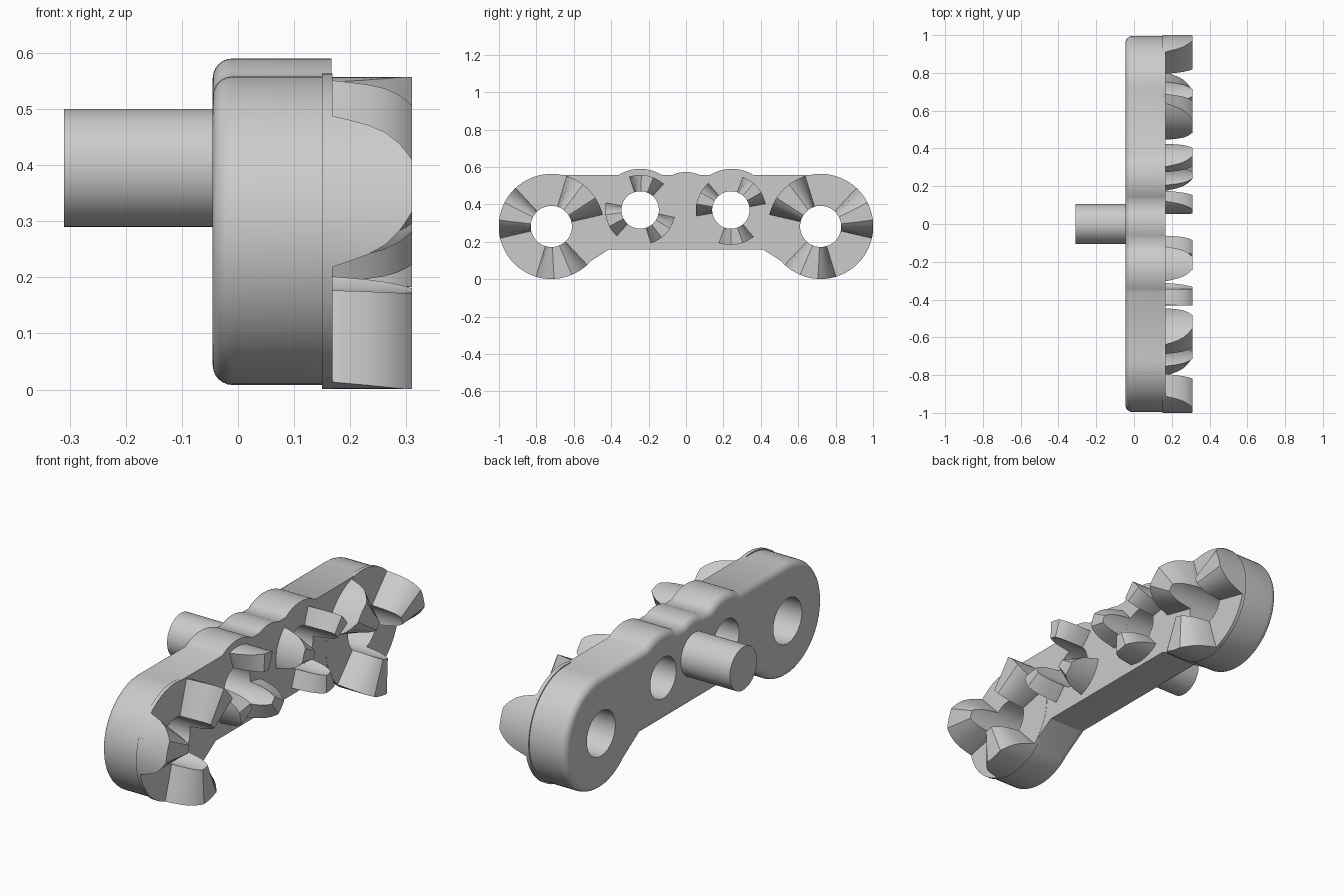
import bpy, bmesh
from math import sin, cos, radians, pi
from mathutils import Vector, Matrix

if "Cube" in bpy.data.objects:
    bpy.data.objects.remove(bpy.data.objects["Cube"])

BIG = [(-0.72, 0.282), (0.72, 0.282)]
SMALL = [(-0.245, 0.37), (0.24, 0.37)]


def finish(name, bm):
    bmesh.ops.recalc_face_normals(bm, faces=bm.faces)
    me = bpy.data.meshes.new(name)
    bm.to_mesh(me)
    bm.free()
    ob = bpy.data.objects.new(name, me)
    bpy.context.collection.objects.link(ob)
    return ob


def smooth(ob):
    bpy.ops.object.select_all(action='DESELECT')
    ob.select_set(True)
    bpy.context.view_layer.objects.active = ob
    bpy.ops.object.shade_smooth_by_angle(angle=radians(30))


def cylinder(name, y, z, r, x0, x1):
    bm = bmesh.new()
    m = Matrix.Translation(((x0 + x1) / 2, y, z)) @ Matrix.Rotation(pi / 2, 4, 'Y')
    bmesh.ops.create_cone(bm, cap_ends=True, segments=64, radius1=r, radius2=r,
                          depth=x1 - x0, matrix=m)
    return finish(name, bm)


def arc(cy, cz, r, a0, a1, n):
    angs = [radians(a0 + (a1 - a0) * i / n) for i in range(n + 1)]
    return [Vector((cy + r * cos(a), cz + r * sin(a))) for a in angs]


def inset(pts, d):
    out = []
    for i, p in enumerate(pts):
        e1 = (p - pts[i - 1]).normalized()
        e2 = (pts[(i + 1) % len(pts)] - p).normalized()
        n1, n2 = Vector((-e1.y, e1.x)), Vector((-e2.y, e2.x))
        out.append(p + (n1 + n2) * d / (1 + n1.dot(n2)))
    return out


def cut(ob, y, z, r):
    cutter = cylinder("hole_cutter", y, z, r, -0.3, 0.5)
    cutter.hide_render = True
    mod = ob.modifiers.new("hole", 'BOOLEAN')
    mod.operation, mod.solver, mod.object = 'DIFFERENCE', 'EXACT', cutter
    bpy.context.view_layer.objects.active = ob
    bpy.ops.object.modifier_apply(modifier=mod.name)
    bpy.data.objects.remove(cutter)


# Plate: mirrored outline, rounded towards the peg side
half = ([Vector((0.41, 0.16))] + arc(0.72, 0.283, 0.275, -133, 90, 40)
        + arc(0.245, 0.37, 0.22, 58.2, 121.8, 14) + arc(0, 0.395, 0.178, 65.5, 90, 5))
outline = half + [Vector((-p.x, p.y)) for p in reversed(half[:-1])]
R = 0.035
levels = [(0.167, 0)] + [(-0.045 + R * (1 - sin(t)), R * (1 - cos(t)))
                         for t in [i * pi / 12 for i in range(7)]]
bm = bmesh.new()
rings = [[bm.verts.new((x, p.x, p.y)) for p in inset(outline, d)] for x, d in levels]
for a, b in zip(rings, rings[1:]):
    for i in range(len(a)):
        bm.faces.new((a[i - 1], a[i], b[i], b[i - 1]))
bm.faces.new(rings[0])
bm.faces.new(rings[-1])
plate = finish("plate", bm)
for y, z in BIG:
    cut(plate, y, z, 0.11)
for y, z in SMALL:
    cut(plate, y, z, 0.1)
smooth(plate)

# Peg
smooth(cylinder("peg", 0, 0.395, 0.105, -0.31, -0.03))

# Thin end discs carrying the large teeth
for y, z in BIG:
    disc = cylinder("end_disc", y, z, 0.281, 0.15, 0.168)
    cut(disc, y, z, 0.11)
    smooth(disc)

# Arched tooth profile: half angle in degrees, height along x
side = [(30, 0.169), (28, 0.198), (25.5, 0.231), (22, 0.262), (17, 0.287),
        (13, 0.301), (10, 0.31), (5, 0.31)]
PROFILE = [(-a, x) for a, x in side] + [(0, 0.31)] + side[::-1]


def teeth(name, cy, cz, rin, rout, middle):
    bm = bmesh.new()
    for k in range(3):
        cols = []
        for da, top in PROFILE:
            a = radians(middle + 120 * k + da)
            cols.append([bm.verts.new((x, cy + r * cos(a), cz + r * sin(a)))
                         for r, x in ((rin, 0.16), (rout, 0.16), (rout, top), (rin, top))])
        for p, q in zip(cols, cols[1:]):
            for i in range(4):
                bm.faces.new((p[i - 1], p[i], q[i], q[i - 1]))
        bm.faces.new(cols[0])
        bm.faces.new(cols[-1])
    smooth(finish(name, bm))


teeth("large_teeth_left", *BIG[0], 0.11, 0.281, 43)
teeth("large_teeth_right", *BIG[1], 0.11, 0.281, 137)
teeth("small_teeth_left", *SMALL[0], 0.1, 0.187, 78)
teeth("small_teeth_right", *SMALL[1], 0.1, 0.187, 40)
